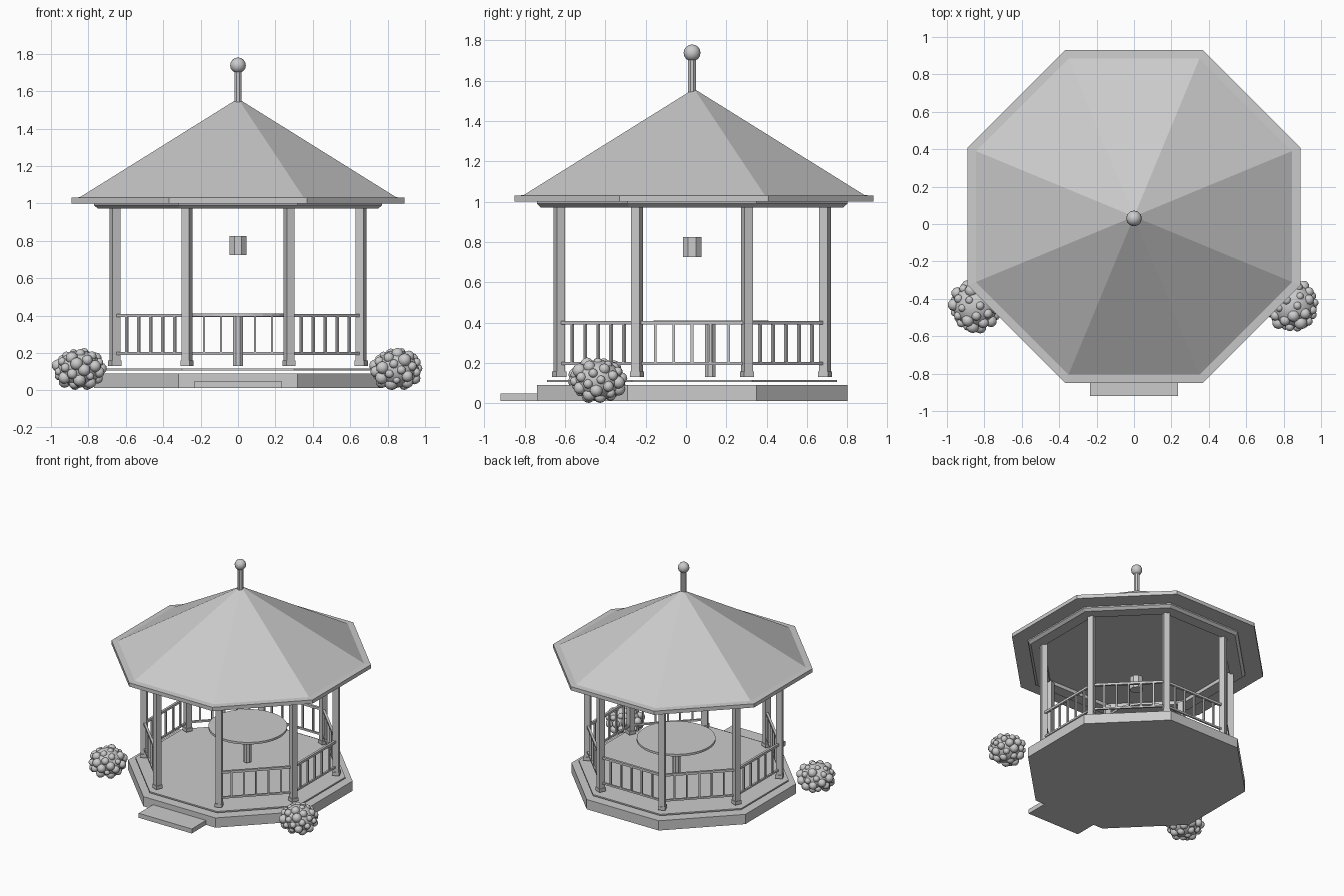
import bpy, bmesh, math, random
from mathutils import Vector, Matrix

if "Cube" in bpy.data.objects:
    bpy.data.objects.remove(bpy.data.objects["Cube"])

random.seed(4)
C8 = math.cos(math.pi / 8)
CY = 0.03            # plan centre of the pavilion in y


def finish(name, bm, smooth=False):
    bmesh.ops.recalc_face_normals(bm, faces=bm.faces)
    me = bpy.data.meshes.new(name)
    bm.to_mesh(me)
    bm.free()
    ob = bpy.data.objects.new(name, me)
    bpy.context.collection.objects.link(ob)
    if smooth:
        for p in me.polygons:
            p.use_smooth = True
    return ob


def box(bm, centre, size, angle=0.0):
    m = (Matrix.Translation(centre) @ Matrix.Rotation(angle, 4, 'Z')
         @ Matrix.Diagonal((*size, 1)))
    bmesh.ops.create_cube(bm, size=1, matrix=m)


def lathe(name, profile, sides=8, centre=(0, CY), closed=False, octagon=True):
    """Revolve (apothem, z) points into a polygonal solid with flat front."""
    bm = bmesh.new()
    k = 1 / math.cos(math.pi / sides) if octagon else 1
    rings = []
    for r, z in profile:
        if r == 0:
            rings.append([bm.verts.new((centre[0], centre[1], z))] * sides)
            continue
        rings.append([bm.verts.new((
            centre[0] + r * k * math.cos(2 * math.pi * (i + 0.5) / sides),
            centre[1] + r * k * math.sin(2 * math.pi * (i + 0.5) / sides), z))
            for i in range(sides)])
    pairs = list(zip(rings, rings[1:]))
    if closed:
        pairs.append((rings[-1], rings[0]))
    for a, b in pairs:
        for i in range(sides):
            j = (i + 1) % sides
            face = list(dict.fromkeys((a[i], a[j], b[j], b[i])))
            bm.faces.new(face)
    if not closed:
        for ring in (rings[0], rings[-1]):
            if ring[0] is not ring[1]:
                bm.faces.new(ring)
    return finish(name, bm)


# Octagonal base, floor plate and entrance step
lathe("base", [(0.77, 0.012), (0.77, 0.09)])
lathe("floor_plate", [(0.72, 0.106), (0.72, 0.117)])
bm = bmesh.new()
box(bm, (0, -0.825, 0.03), (0.47, 0.19, 0.036))
finish("entrance_step", bm)

# Roof: eave board with cone above, and ring beam beneath
lathe("roof", [(0.89, 1.0), (0.89, 1.03), (0.845, 1.033), (0, 1.56)],
      centre=(0, 0.04))
lathe("ring_beam", [(0.66, 0.972), (0.75, 0.972), (0.77, 0.99),
                    (0.77, 1.0), (0.66, 1.0)], closed=True)

# Finial rod and ball
lathe("finial_rod", [(0.02, 1.54), (0.02, 1.71)])
bm = bmesh.new()
bmesh.ops.create_uvsphere(bm, u_segments=12, v_segments=8, radius=0.042,
                          matrix=Matrix.Translation((0, CY, 1.738)))
finish("finial_ball", bm, smooth=True)

# Posts with foot blocks at the octagon corners
corners = []
for i in range(8):
    a = math.radians(22.5 + 45 * i)
    p = Vector((0.713 * math.cos(a), 0.713 * math.sin(a) + CY, 0))
    corners.append(p)
    bm = bmesh.new()
    box(bm, p + Vector((0, 0, 0.555)), (0.045, 0.045, 0.85), a)
    box(bm, p + Vector((0, 0, 0.145)), (0.054, 0.054, 0.027), a)
    finish(f"post_{i + 1}", bm)

# Railings on seven sides, front side left open
for i in range(8):
    if i == 5:
        continue
    p, q = corners[i], corners[(i + 1) % 8]
    d = q - p
    ang = math.atan2(d.y, d.x)
    mid = (p + q) / 2
    bm = bmesh.new()
    box(bm, mid + Vector((0, 0, 0.4)), (d.length - 0.03, 0.018, 0.018), ang)
    box(bm, mid + Vector((0, 0, 0.197)), (d.length - 0.03, 0.014, 0.014), ang)
    for k in range(1, 6):
        box(bm, p + d * k / 6 + Vector((0, 0, 0.297)),
            (0.013, 0.013, 0.195), ang)
    finish(f"railing_{i + 1}", bm)

# Round table on a central leg
lathe("table_top", [(0.285, 0.395), (0.285, 0.412)], sides=32,
      centre=(0, 0.125))
lathe("table_leg", [(0.027, 0.13), (0.027, 0.396)], centre=(0, 0.12))

# Hanging lantern
lathe("lantern", [(0.046, 0.725), (0.046, 0.825)])

# Knobbly bushes flanking the entrance
for side, x in (("left", -0.848), ("right", 0.848)):
    bm = bmesh.new()
    c = Vector((x, -0.437, 0.115))
    bmesh.ops.create_icosphere(
        bm, subdivisions=3, radius=1,
        matrix=Matrix.Translation(c) @ Matrix.Diagonal((0.118, 0.118, 0.1, 1)))
    n = 44
    for k in range(n):
        z = 1 - 2 * (k + 0.5) / n
        r = math.sqrt(1 - z * z)
        t = k * 2.39996
        r0 = random.uniform(0.02, 0.036)
        pos = c + Vector((r * math.cos(t) * 0.118, r * math.sin(t) * 0.118,
                          z * 0.09))
        pos.z = max(pos.z, r0 + 0.002)
        bmesh.ops.create_icosphere(bm, subdivisions=2, radius=r0,
                                   matrix=Matrix.Translation(pos))
    finish(f"{side}_bush", bm, smooth=True)
